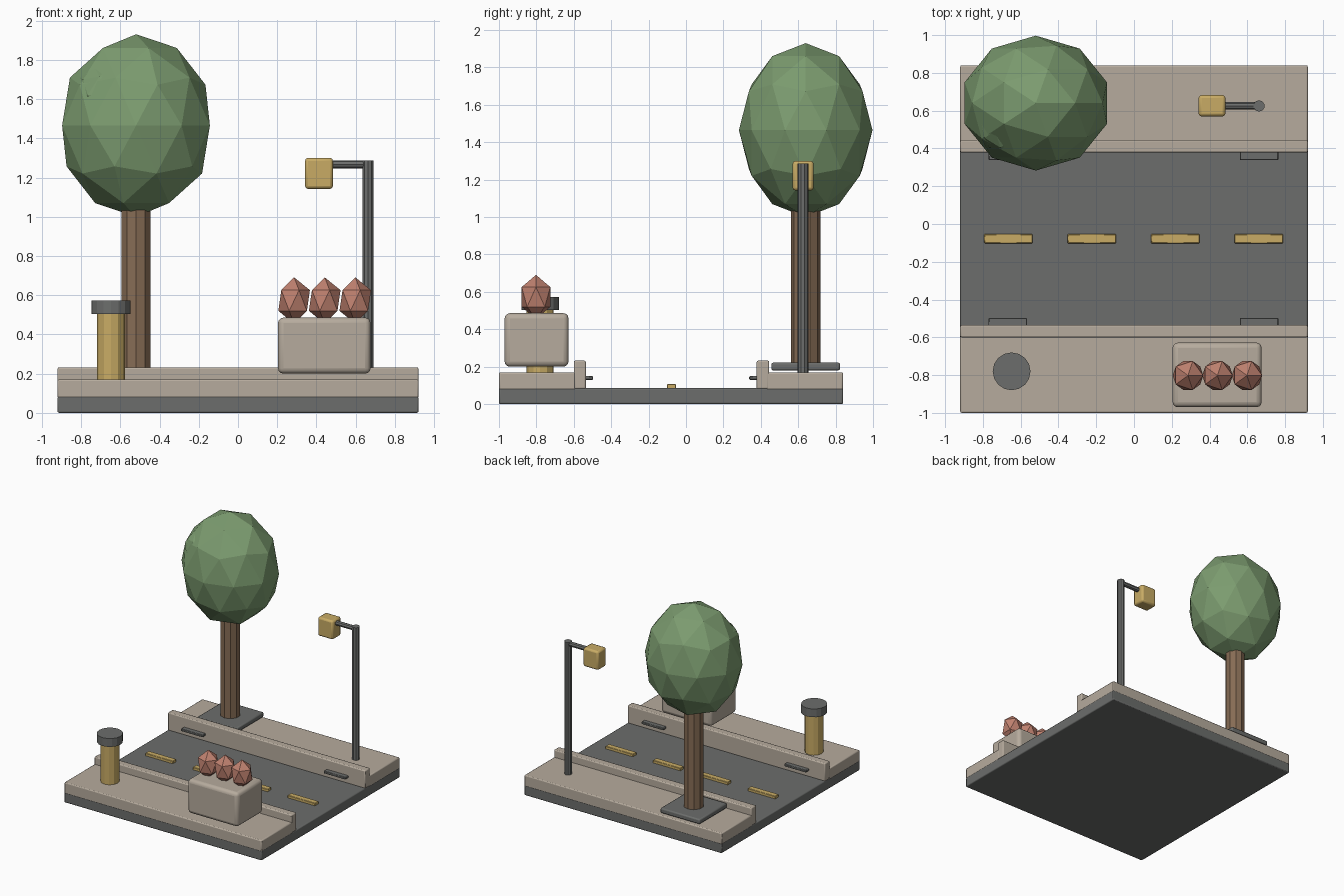
import bpy
from math import pi

if "Cube" in bpy.data.objects:
    bpy.data.objects.remove(bpy.data.objects["Cube"], do_unlink=True)


def material(name, rgb):
    m = bpy.data.materials.new(name)
    m.use_nodes = True
    m.diffuse_color = (*rgb, 1)
    m.node_tree.nodes["Principled BSDF"].inputs["Base Color"].default_value = (*rgb, 1)
    return m


stone = material("warm stone", (0.47, 0.41, 0.34))
asphalt = material("asphalt grey", (0.15, 0.155, 0.15))
yellow = material("muted yellow", (0.58, 0.41, 0.13))
leaf = material("leaf green", (0.20, 0.33, 0.16))
bark = material("bark brown", (0.24, 0.15, 0.09))
coral = material("coral bloom", (0.52, 0.22, 0.16))


def finish(name, mat):
    ob = bpy.context.object
    ob.name = ob.data.name = name
    ob.data.materials.append(mat)
    return ob


def box(name, mat, x, y, z, bevel=0.008, segments=2):
    """Bevelled box from (low, high) ranges."""
    ranges = (x, y, z)
    bpy.ops.mesh.primitive_cube_add(size=1, location=[(a + b) / 2 for a, b in ranges])
    ob = finish(name, mat)
    ob.scale = [b - a for a, b in ranges]
    bpy.ops.object.transform_apply(location=False, rotation=False, scale=True)
    mod = ob.modifiers.new("soft edges", "BEVEL")
    mod.width, mod.segments = bevel, segments
    bpy.ops.object.shade_smooth_by_angle()
    return ob


def post(name, mat, radius, x, y, z, sides):
    """Upright prism between two heights."""
    bpy.ops.mesh.primitive_cylinder_add(vertices=sides, radius=radius, depth=z[1] - z[0],
                                        location=(x, y, sum(z) / 2))
    return finish(name, mat)


def ball(name, mat, centre, radii, detail):
    """Faceted ellipsoid."""
    bpy.ops.mesh.primitive_ico_sphere_add(subdivisions=detail, radius=1, location=centre)
    ob = finish(name, mat)
    ob.scale = radii
    return ob


# Ground: road slab, pavements and kerbs
wide = (-0.92, 0.92)
box("road_slab", asphalt, wide, (-1, 0.84), (0, 0.085))
box("front_pavement", stone, wide, (-1, -0.59), (0.075, 0.17))
box("back_pavement", stone, wide, (0.43, 0.84), (0.075, 0.17))
box("front_kerb", stone, wide, (-0.6, -0.535), (0.08, 0.232))
box("back_kerb", stone, wide, (0.378, 0.445), (0.08, 0.232))

# Lane dashes
for i in range(4):
    x = -0.665 + i * 0.442
    box(f"lane_dash_{i + 1}", yellow, (x - 0.128, x + 0.128), (-0.102, -0.054),
        (0.08, 0.107), 0.003, 1)

# Kerb drains
for side, x in (("right", -0.668), ("left", 0.662)):
    for end, y in (("front", (-0.56, -0.497)), ("back", (0.338, 0.4))):
        box(f"{end}_{side}_drain", asphalt, (x - 0.102, x + 0.102), y, (0.13, 0.15), 0.004, 1)

# Tree
tx, ty = -0.52, 0.64
box("tree_pit", asphalt, (tx - 0.184, tx + 0.184), (ty - 0.184, ty + 0.184), (0.18, 0.222), 0.01)
post("tree_trunk", bark, 0.078, tx, ty, (0.18, 1.1), 10)
ball("tree_crown", leaf, (tx, ty, 1.465), (0.396, 0.357, 0.465), 2)
ball("crown_tuft", leaf, (-0.66, 0.55, 1.62), (0.18, 0.18, 0.18), 2)

# Street lamp
lx, ly = 0.662, 0.625
post("lamp_post", asphalt, 0.03, lx, ly, (0.165, 1.287), 10)
bpy.ops.mesh.primitive_cylinder_add(vertices=8, radius=0.02, depth=0.24,
                                    location=(0.55, ly, 1.267), rotation=(0, pi / 2, 0))
finish("lamp_arm", asphalt)
box("lamp_head", yellow, (0.342, 0.484), (0.57, 0.682), (1.142, 1.3), 0.015)

# Bollard
post("bollard_body", yellow, 0.072, -0.648, -0.78, (0.165, 0.52), 12)
post("bollard_cap", asphalt, 0.1, -0.648, -0.78, (0.503, 0.573), 16)

# Planter with blooms
box("planter", stone, (0.204, 0.676), (-0.97, -0.628), (0.2, 0.486), 0.028, 3)
for i in range(3):
    ball(f"bloom_{i + 1}", coral, (0.286 + i * 0.156, -0.802, 0.573), (0.09, 0.09, 0.118), 1)
